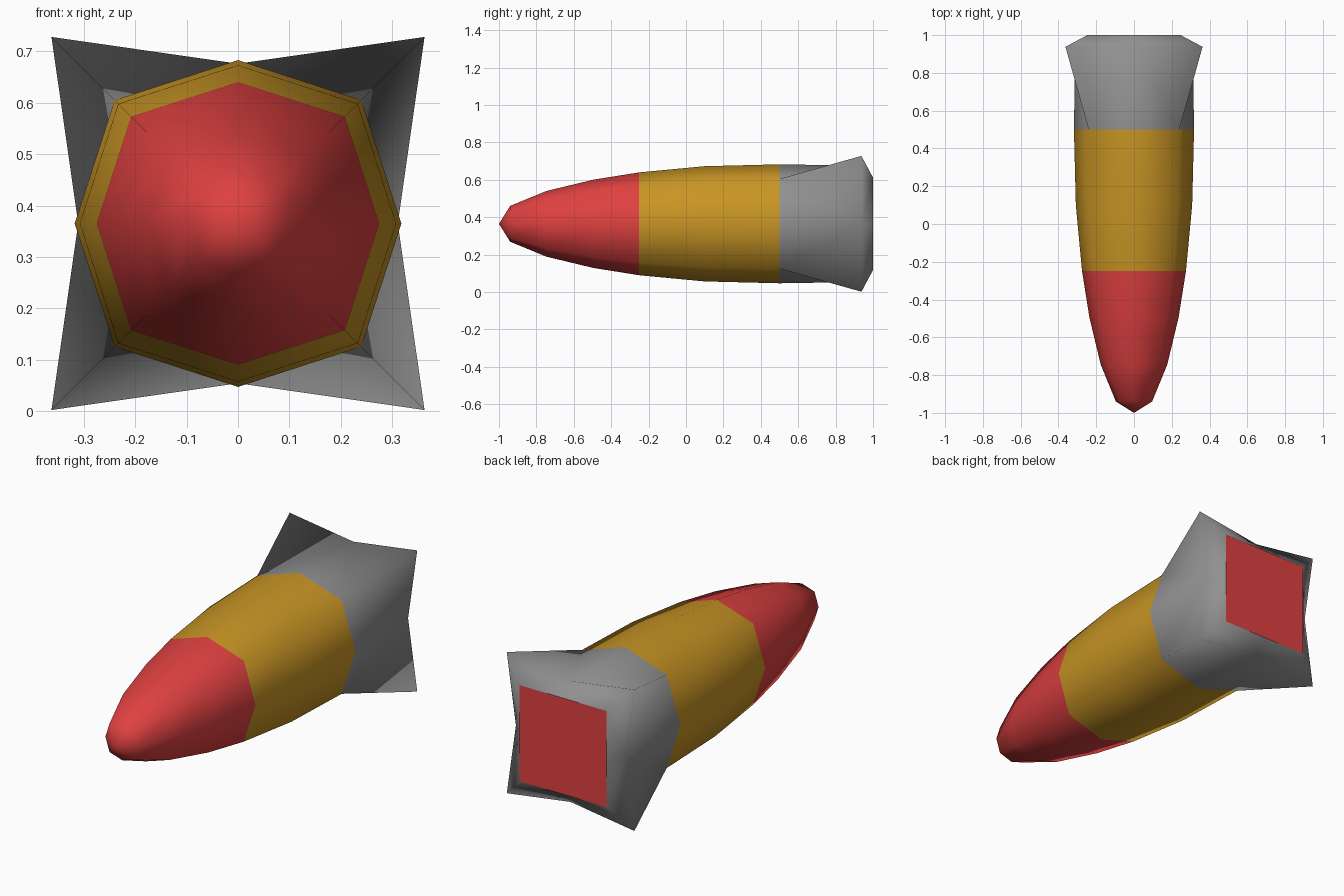
import bpy, bmesh

if "Cube" in bpy.data.objects:
    bpy.data.objects.remove(bpy.data.objects["Cube"])

CZ = 0.365  # height of the long axis


def material(name, color):
    m = bpy.data.materials.new(name)
    m.diffuse_color = (*color, 1.0)
    m.use_nodes = True
    m.node_tree.nodes["Principled BSDF"].inputs["Base Color"].default_value = m.diffuse_color
    return m


mats = [material("red", (0.74, 0.052, 0.052)),
        material("gold", (0.58, 0.30, 0.018)),
        material("grey", (0.28, 0.28, 0.28))]

# Stations along y: (y, reach on the axes, reach on the diagonals per coordinate)
stations = [(-0.94, 0.096, 0.073), (-0.745, 0.176, 0.133), (-0.495, 0.236, 0.178),
            (-0.25, 0.275, 0.208), (0.1, 0.308, 0.233), (0.5, 0.318, 0.24),
            (0.938, 0.311, 0.363), (1.0, 0.247, 0.247)]
DIRS = [(1, 0), (1, 1), (0, 1), (-1, 1), (-1, 0), (-1, -1), (0, -1), (1, -1)]

bm = bmesh.new()


def ring(y, axis, diag):
    verts = []
    for dx, dz in DIRS:
        r = diag if dx and dz else axis
        verts.append(bm.verts.new((dx * r, y, CZ + dz * r)))
    return verts


def face(verts, mat):
    f = bm.faces.new(verts)
    f.material_index = mat
    f.smooth = True
    return f


rings = [ring(*s) for s in stations]

# Pointed nose
tip = bm.verts.new((0, -1, CZ))
for i in range(8):
    face((tip, rings[0][i], rings[0][(i + 1) % 8]), 0)

# Nose, body and flared tail, coloured by position along y
for k in range(len(rings) - 1):
    a, b = rings[k], rings[k + 1]
    y = stations[k][0]
    mat = 0 if y < -0.3 else 1 if y < 0.4 else 2
    for i in range(8):
        j = (i + 1) % 8
        if mat < 2:
            face((a[i], b[i], b[j], a[j]), mat)
            continue
        ax, dg = (i, j) if i % 2 == 0 else (j, i)
        if k == 5:   # fins: split from body corner to the valley
            face((a[ax], a[dg], b[ax]), mat)
            face((a[dg], b[dg], b[ax]), mat)
        else:        # rear bevel
            face((a[ax], a[dg], b[dg]), mat)
            face((a[ax], b[dg], b[ax]), mat)

# Flat square end plate
face(rings[-1], 0).smooth = False

bmesh.ops.recalc_face_normals(bm, faces=bm.faces[:])
mesh = bpy.data.meshes.new("finned_shell")
bm.to_mesh(mesh)
bm.free()
for m in mats:
    mesh.materials.append(m)
obj = bpy.data.objects.new("finned_shell", mesh)
bpy.context.collection.objects.link(obj)
